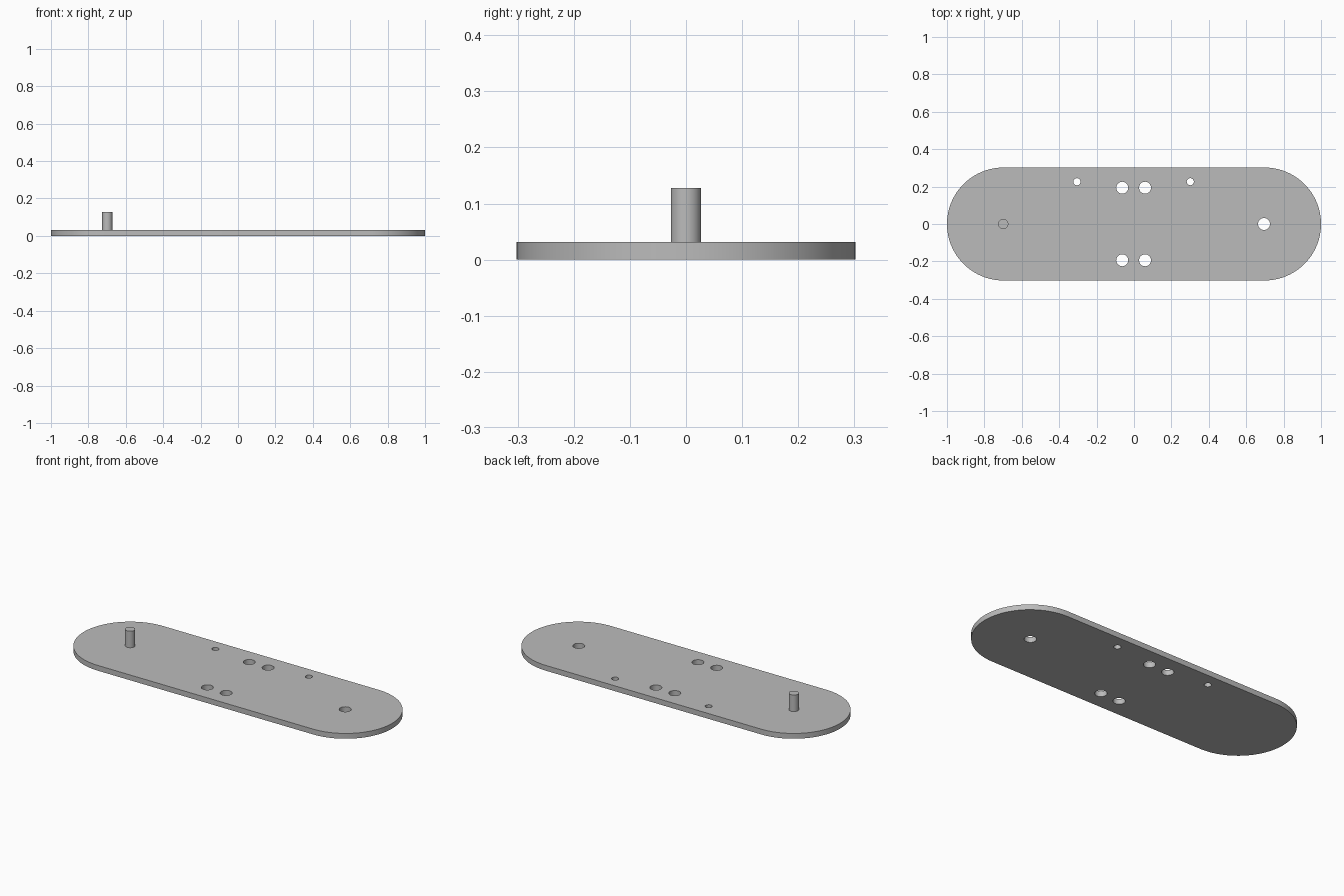
import bpy, bmesh
from math import cos, sin, pi, radians
from mathutils import Vector

if "Cube" in bpy.data.objects:
    bpy.data.objects.remove(bpy.data.objects["Cube"], do_unlink=True)

PLATE_R, PLATE_T = 0.302, 0.031
PIN_R, PIN_TOP = 0.027, 0.128
SHIFT = -0.002          # hole pattern offset along x

grey = bpy.data.materials.new("plain grey")
grey.use_nodes = True
grey.diffuse_color = (0.5, 0.5, 0.5, 1)
grey.node_tree.nodes["Principled BSDF"].inputs["Base Color"].default_value = grey.diffuse_color


def arc(cx, cy, r, start, sweep, n):
    """Points along an arc, including its start."""
    return [(cx + r * cos(start + sweep * i / n), cy + r * sin(start + sweep * i / n))
            for i in range(n + 1)]


def extrude_outline(name, loops, bottom, top):
    """Fill an outline with optional holes and extrude it upwards."""
    bm = bmesh.new()
    edges = []
    for loop in loops:
        verts = [bm.verts.new((x, y, bottom)) for x, y in loop]
        edges += [bm.edges.new((v, verts[i - 1])) for i, v in enumerate(verts)]
    bmesh.ops.triangle_fill(bm, edges=edges, use_beauty=True, use_dissolve=False)
    result = bmesh.ops.extrude_face_region(bm, geom=bm.faces[:])
    moved = [v for v in result["geom"] if isinstance(v, bmesh.types.BMVert)]
    bmesh.ops.translate(bm, verts=moved, vec=Vector((0, 0, top - bottom)))
    bmesh.ops.recalc_face_normals(bm, faces=bm.faces[:])
    mesh = bpy.data.meshes.new(name)
    bm.to_mesh(mesh)
    bm.free()
    mesh.materials.append(grey)
    obj = bpy.data.objects.new(name, mesh)
    bpy.context.collection.objects.link(obj)
    bpy.ops.object.select_all(action="DESELECT")
    obj.select_set(True)
    bpy.context.view_layer.objects.active = obj
    bpy.ops.object.shade_smooth_by_angle(angle=radians(30))
    return obj


def circle(x, y, r, n=40):
    return arc(x, y, r, 0, 2 * pi, n)[:-1]


# Rounded plate outline: one half circle at each end
end = 1 - PLATE_R
outline = arc(end, 0, PLATE_R, -pi / 2, pi, 48) + arc(-end, 0, PLATE_R, pi / 2, pi, 48)

# Through holes: end pivot, mirrored mounting holes, small back holes
holes = [circle(0.697 + SHIFT, 0, 0.032)]
for side in (-1, 1):
    holes.append(circle(side * 0.303 + SHIFT, 0.226, 0.019))
    for row in (-1, 1):
        holes.append(circle(side * 0.061 + SHIFT, row * 0.194, 0.032))

extrude_outline("plate", [outline] + holes, 0, PLATE_T)

# Upright pin on the right end, sunk slightly into the plate
extrude_outline("pin", [circle(-0.697 + SHIFT, 0, PIN_R)], PLATE_T - 0.01, PIN_TOP)
